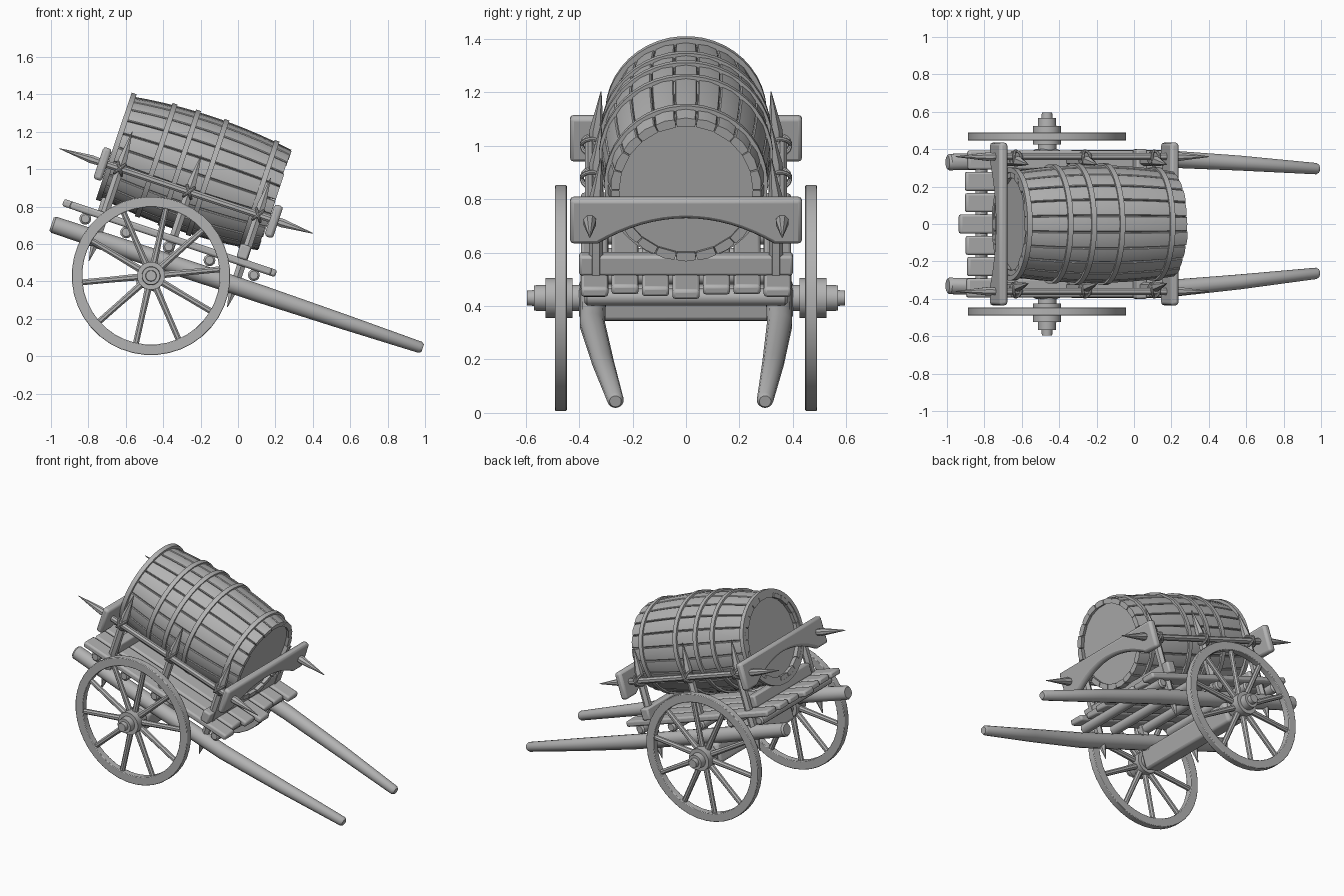
import bpy, bmesh, math, random
from mathutils import Matrix, Vector

random.seed(4)
cube = bpy.data.objects.get("Cube")
if cube:
    bpy.data.objects.remove(cube, do_unlink=True)

wood = bpy.data.materials.new("weathered_grey")
wood.use_nodes = True
GREY = (0.45, 0.45, 0.45, 1)
wood.diffuse_color = GREY
wood.node_tree.nodes["Principled BSDF"].inputs["Base Color"].default_value = GREY

# The whole cart leans forward about its axle
AXLE = Matrix.Translation((-0.465, 0, 0.43))
TILT = AXLE @ Matrix.Rotation(math.radians(18.5), 4, 'Y')


def finish(name, bm, matrix=TILT, bevel=0):
    bmesh.ops.recalc_face_normals(bm, faces=bm.faces)
    bm.transform(matrix)
    mesh = bpy.data.meshes.new(name)
    bm.to_mesh(mesh)
    bm.free()
    mesh.materials.append(wood)
    obj = bpy.data.objects.new(name, mesh)
    bpy.context.collection.objects.link(obj)
    if bevel:
        mod = obj.modifiers.new("soft_edges", 'BEVEL')
        mod.width, mod.segments, mod.limit_method = bevel, 2, 'ANGLE'
    bpy.ops.object.select_all(action='DESELECT')
    bpy.context.view_layer.objects.active = obj
    obj.select_set(True)
    bpy.ops.object.shade_smooth_by_angle(angle=math.radians(35))
    return obj


def skin(bm, rings, closed=False):
    """Bridge successive loops of points; cap the ends or join them."""
    rows = [[bm.verts.new(p) for p in ring] for ring in rings]
    n = len(rows[0])
    for a, b in zip(rows, rows[1:] + (rows[:1] if closed else [])):
        for i in range(n):
            j = (i + 1) % n
            bm.faces.new((a[i], a[j], b[j], b[i]))
    if not closed:
        bm.faces.new(rows[0])
        bm.faces.new(rows[-1])


def loft(name, axis, sections, sides=12, closed=False, matrix=TILT, bevel=0):
    """Round sections (position, centre, centre, radius) along one axis."""
    rings = []
    for t, c, d, r in sections:
        ring = []
        for i in range(sides):
            a = math.tau * (i + 0.5) / sides
            p = [c + r * math.cos(a), d + r * math.sin(a)]
            p.insert(axis, t)
            ring.append(p)
        rings.append(ring)
    bm = bmesh.new()
    skin(bm, rings, closed)
    return finish(name, bm, matrix, bevel)


def box(name, low, high, bevel=0.01):
    bm = bmesh.new()
    bmesh.ops.create_cube(bm, size=1)
    lo, hi = Vector(low), Vector(high)
    for v in bm.verts:
        v.co = (lo + hi) / 2 + v.co * (hi - lo)
    return finish(name, bm, TILT, bevel)


# Barrel
CENTRE, BACK, FRONT = 0.594, -0.405, 0.5


def barrel_radius(u):
    return 0.315 - 0.035 * ((u - 0.05) / 0.45) ** 2


stations = [BACK + (FRONT - BACK) * i / 10 for i in range(11)]
STAVES = 22
bm = bmesh.new()
for k in range(STAVES):
    mid, half = math.tau * k / STAVES, math.pi / STAVES
    u_shift = random.uniform(-0.005, 0.005)
    rings = []
    for u in stations:
        R = barrel_radius(u)
        gap = 0.002 / R
        outline = [(-1, -0.03), (-1, -0.004), (-0.9, 0), (0, 0.003),
                   (0.9, 0), (1, -0.004), (1, -0.03)]
        ring = []
        for s, d in outline:
            a = mid + s * (half - gap)
            ring.append((u + u_shift, (R + d) * math.sin(a), CENTRE + (R + d) * math.cos(a)))
        rings.append(ring)
    skin(bm, rings)
finish("barrel_staves", bm)
loft("barrel_heads", 0, [(u, 0, CENTRE, barrel_radius(u) - 0.012) for u in
                         [BACK + 0.03] + stations[1:-1] + [FRONT - 0.025]], 44)
for u, lift in ((-0.395, 0.022), (-0.17, 0.013), (-0.04, 0.013), (0.12, 0.013), (0.41, 0.013)):
    R = barrel_radius(u)
    loft("barrel_hoop", 0, [(u + du, 0, CENTRE, R + dr) for du, dr in
         ((-0.014, -0.005), (-0.014, lift), (0.014, lift), (0.014, -0.005))], 44, True)

# Bed planks, cross poles and bolsters
for k in range(-3, 4):
    y = k * 0.114
    back = -0.57 if k == 0 else random.uniform(-0.55, -0.52)
    front = 0.63 if k == 0 else random.uniform(0.57, 0.61)
    box("bed_plank", (back, y - 0.051, 0.203), (front, y + 0.051, 0.243), 0.012)
for u in (-0.43, -0.2, 0.04, 0.27, 0.52):
    loft("cross_pole", 1, [(s * y, u, 0.178, r) for s, y, r in
         ((-1, 0.38, 0.022), (-1, 0.37, 0.032), (1, 0.37, 0.032), (1, 0.38, 0.022))], 12)
for u, y in ((-0.35, 0.3), (0.43, 0.4)):
    box("bolster", (u - 0.03, -y, 0.24), (u + 0.03, y, 0.318))

# Arched end boards
for name, u in (("rear_board", -0.435), ("front_board", 0.53)):
    outline = [(-0.435, 0.575), (-0.435, 0.395)]
    for i in range(17):
        s = -1 + i / 8
        outline.append((0.33 * s, 0.395 + 0.1 * (1 - s * s)))
    outline += [(0.435, 0.395), (0.435, 0.575)]
    bm = bmesh.new()
    skin(bm, [[(u + d, y, w) for y, w in outline] for d in (-0.024, 0.024)])
    finish(name, bm, TILT, 0.016)

# Axle beam
box("axle_beam", (-0.065, -0.4, -0.075), (0.065, 0.4, 0.06), 0.02)

for side, word in ((1, "left"), (-1, "right")):
    # Long shafts, tapering inward toward the tips
    tip = 0.296 if side > 0 else 0.264
    path = [(-0.592, 0.33, 0.036), (-0.58, 0.331, 0.045), (0, 0.345, 0.05), (0.6, 0.35, 0.048),
            (1.05, (0.356 + tip) / 2, 0.041), (1.485, tip, 0.031), (1.5, tip, 0.022)]
    loft(word + "_shaft", 0, [(u, side * y, 0.094, r) for u, y, r in path], 14)

    # Side rail with spiked ends
    spikes = [(-0.68, 0.002), (-0.5, 0.024), (-0.44, 0.02), (0.53, 0.02), (0.57, 0.026), (0.75, 0.002)]
    loft(word + "_rail", 0, [(u, side * 0.36, 0.49, r) for u, r in spikes], 8)

    # Pointed stakes and their rope lashings
    for u in (-0.34, 0.05, 0.44):
        stake = [(-0.03, 0.338, 0.002), (0.07, 0.338, 0.026), (0.55, 0.335, 0.026), (0.7, 0.318, 0.002)]
        loft(word + "_stake", 2, [(w, u, side * y, r) for w, y, r in stake], 6)
        for turn in (-35, 35):
            ring = []
            for i in range(8):
                a = math.tau * i / 8
                ring.append((0.008 * math.cos(a), 0, 0, 0.038 + 0.008 * math.sin(a)))
            place = TILT @ Matrix.Translation((u, side * 0.352, 0.49))
            loft(word + "_rope", 0, ring, 16, True,
                 place @ Matrix.Rotation(math.radians(turn), 4, 'Y'))

    # Wheel: rim, stepped hub and spokes
    y = side * 0.468
    loft(word + "_wheel_rim", 1, [(y + d, 0, 0, r) for d, r in
         ((-0.022, 0.368), (-0.022, 0.424), (0.022, 0.424), (0.022, 0.368))], 40, True, AXLE, 0.004)
    hub = [(0.39, 0.05), (0.425, 0.05), (0.425, 0.075), (0.525, 0.075), (0.525, 0.05),
           (0.568, 0.048), (0.568, 0.03), (0.595, 0.028)]
    loft(word + "_hub", 1, [(side * d, 0, 0, r) for d, r in hub], 20, False, AXLE)
    for k in range(10):
        turn = Matrix.Rotation(math.tau * k / 10 + 0.22, 4, 'Y')
        loft(word + "_spoke", 2, [(0.05, 0, y, 0.02), (0.22, 0, y, 0.017), (0.375, 0, y, 0.017)],
             8, False, AXLE @ turn)
